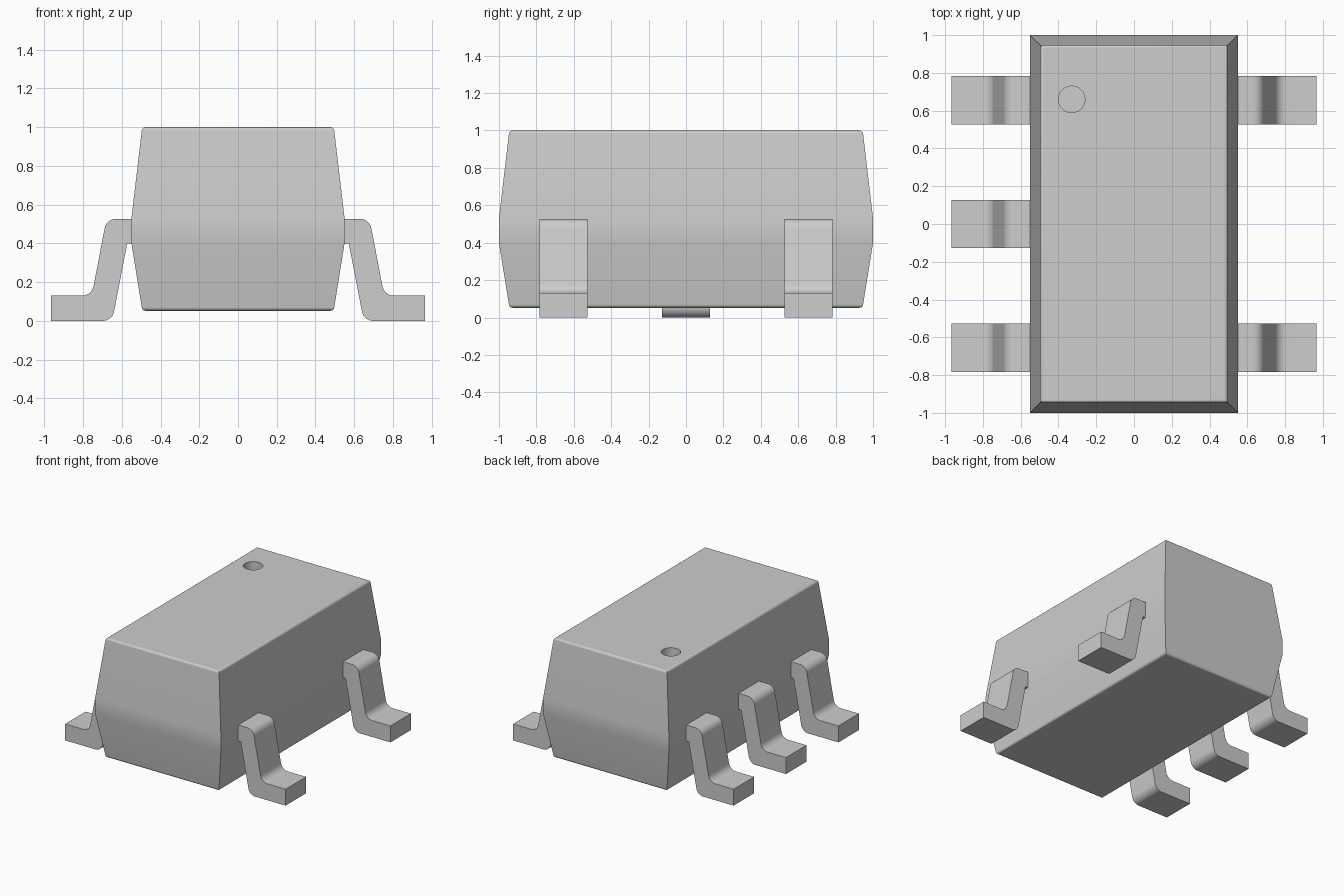
import bpy
import bmesh
import math
from mathutils import Vector

cube = bpy.data.objects.get("Cube")
if cube:
    bpy.data.objects.remove(cube, do_unlink=True)

# One plain grey for the whole part
grey = bpy.data.materials.new("plain_grey")
grey.use_nodes = True
colour = (0.61, 0.61, 0.61, 1)
grey.diffuse_color = colour
grey.node_tree.nodes["Principled BSDF"].inputs["Base Color"].default_value = colour


def make_object(name, bm):
    bmesh.ops.recalc_face_normals(bm, faces=bm.faces[:])
    mesh = bpy.data.meshes.new(name)
    bm.to_mesh(mesh)
    bm.free()
    mesh.materials.append(grey)
    obj = bpy.data.objects.new(name, mesh)
    bpy.context.collection.objects.link(obj)
    return obj


def activate(obj):
    bpy.ops.object.select_all(action='DESELECT')
    obj.select_set(True)
    bpy.context.view_layer.objects.active = obj


def smooth(obj):
    activate(obj)
    bpy.ops.object.shade_smooth_by_angle(angle=math.radians(35))
    weighted = obj.modifiers.new("weighted_normals", 'WEIGHTED_NORMAL')
    weighted.keep_sharp = True


def fillet(before, corner, after, radius, steps=8):
    """Points of a rounded corner between two straight lines."""
    a, p, b = (Vector((x, 0, z)) for x, z in (before, corner, after))
    u, v = (a - p).normalized(), (b - p).normalized()
    half = u.angle(v) / 2
    centre = p + (u + v).normalized() * radius / math.sin(half)
    start = (p + u * radius / math.tan(half) - centre).normalized()
    end = (p + v * radius / math.tan(half) - centre).normalized()
    points = [centre + start.slerp(end, i / steps) * radius for i in range(steps + 1)]
    return [(q.x, q.z) for q in points]


# Body: tapered block with a straight belt and rounded top and bottom rims
HALF_X, HALF_Y = 0.55, 1.0
LOW, HIGH, RIM = 0.052, 1.0, 0.02
arc = [math.radians(8 + i * 82 / 6) for i in range(7)]
top = [(0.073 - RIM * math.cos(a), HIGH - RIM + RIM * math.sin(a)) for a in arc]
bottom = [(0.073 - RIM * math.cos(a), LOW + RIM - RIM * math.sin(a)) for a in arc]
rings = bottom[::-1] + [(0.0, 0.40), (0.0, 0.53)] + top

bm = bmesh.new()
loops = []
for inset, z in rings:
    x, y = HALF_X - inset, HALF_Y - inset
    loops.append([bm.verts.new((sx * x, sy * y, z))
                  for sx, sy in ((-1, -1), (1, -1), (1, 1), (-1, 1))])
for lower, upper in zip(loops, loops[1:]):
    for i in range(4):
        j = (i + 1) % 4
        bm.faces.new((lower[i], lower[j], upper[j], upper[i]))
bm.faces.new(loops[0][::-1])
bm.faces.new(loops[-1])
body = make_object("body", bm)

# Round marker dimple sunk into the top
bpy.ops.mesh.primitive_cylinder_add(vertices=40, radius=0.07, depth=0.2,
                                    location=(-0.33, 0.66, HIGH))
cutter = bpy.context.object
cutter.name = "dimple_cutter"
cutter.hide_render = True
cutter.data.materials.append(grey)
cut = body.modifiers.new("dimple", 'BOOLEAN')
cut.operation = 'DIFFERENCE'
cut.solver = 'EXACT'
cut.object = cutter
activate(body)
bpy.ops.object.modifier_apply(modifier=cut.name)
bpy.data.objects.remove(cutter, do_unlink=True)
smooth(body)

# Bent lead: shoulder, sloping shin and flat foot
shoulder, shoulder_end = (0.50, 0.527), (0.679, 0.527)
heel_top, toe_top = (0.755, 0.13), (0.965, 0.13)
toe, heel = (0.965, 0.0), (0.649, 0.0)
notch, root = (0.572, 0.40), (0.50, 0.40)
profile = ([shoulder]
           + fillet(shoulder, shoulder_end, heel_top, 0.06)
           + fillet(shoulder_end, heel_top, toe_top, 0.06)
           + [toe_top, toe]
           + fillet(toe, heel, notch, 0.06)
           + [notch, root])
LEAD_WIDTH = 0.256


def add_lead(name, side, y):
    bm = bmesh.new()
    verts = [bm.verts.new((side * x, y - LEAD_WIDTH / 2, z)) for x, z in profile]
    face = bm.faces.new(verts)
    extruded = bmesh.ops.extrude_face_region(bm, geom=[face])["geom"]
    moved = [g for g in extruded if isinstance(g, bmesh.types.BMVert)]
    bmesh.ops.translate(bm, verts=moved, vec=(0, LEAD_WIDTH, 0))
    smooth(make_object(name, bm))


PITCH = 0.655
for label, y in (("front", -PITCH), ("middle", 0), ("back", PITCH)):
    add_lead(label + "_right_lead", -1, y)
    if y:
        add_lead(label + "_left_lead", 1, y)
